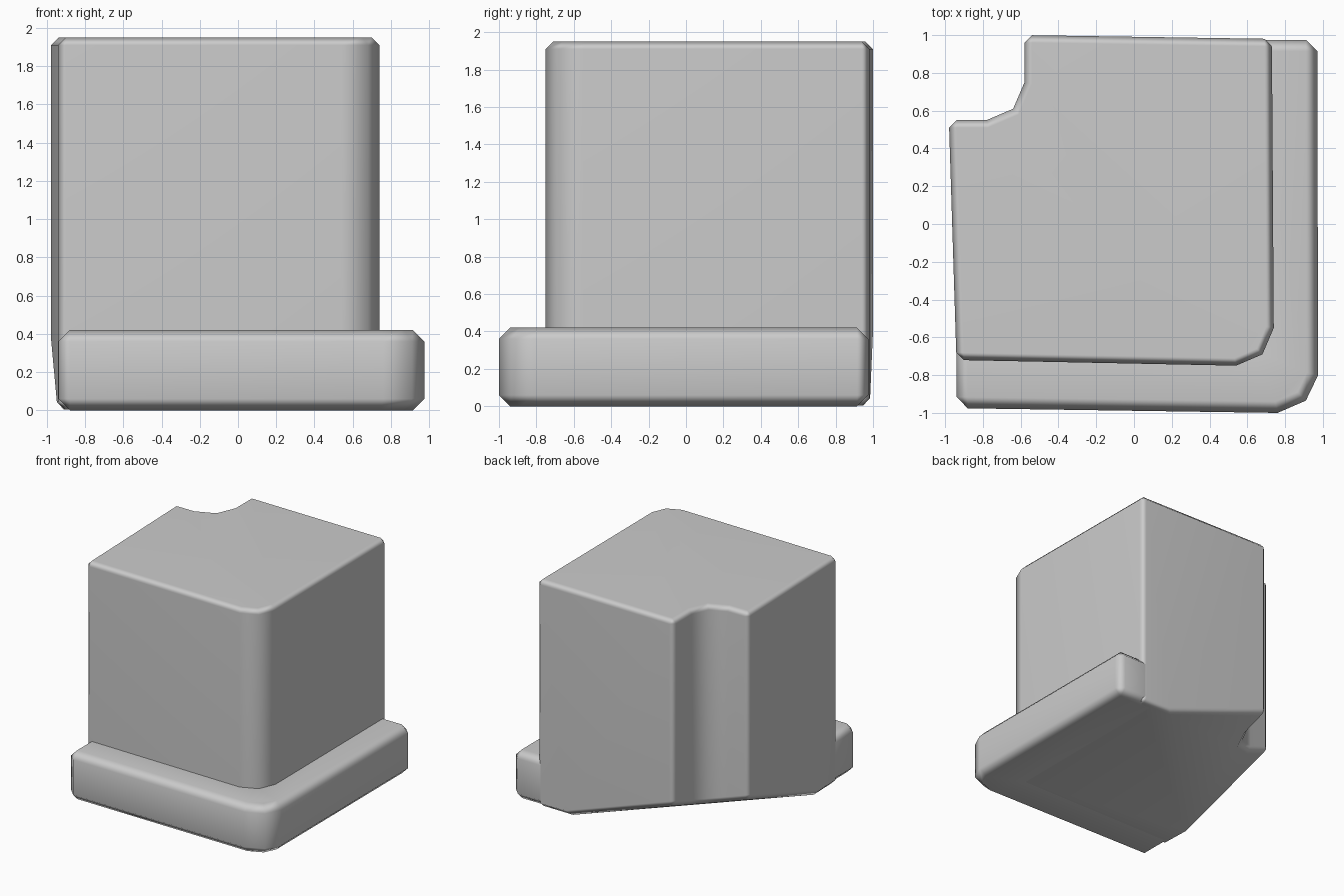
import bpy, bmesh, math
from mathutils import Vector

if "Cube" in bpy.data.objects:
    bpy.data.objects.remove(bpy.data.objects["Cube"])


def prism(name, outline, z0, z1, bevel, cut=None):
    """Extrude a plan outline, optionally trim it by a plane, then chamfer and smooth it."""
    bm = bmesh.new()
    base = bm.faces.new([bm.verts.new((x, y, z0)) for x, y in outline])
    top = bmesh.ops.extrude_face_region(bm, geom=[base])["geom"]
    bmesh.ops.translate(bm, vec=(0, 0, z1 - z0),
                        verts=[g for g in top if isinstance(g, bmesh.types.BMVert)])
    if cut:
        a, b, c = map(Vector, cut)
        normal = (b - a).cross(c - a)
        if normal.z > 0:
            normal.negate()
        bmesh.ops.bisect_plane(bm, geom=bm.verts[:] + bm.edges[:] + bm.faces[:],
                               plane_co=a, plane_no=normal, clear_outer=True)
        bmesh.ops.holes_fill(bm, edges=[e for e in bm.edges if e.is_boundary])
    bmesh.ops.recalc_face_normals(bm, faces=bm.faces)
    mesh = bpy.data.meshes.new(name)
    bm.to_mesh(mesh)
    bm.free()
    obj = bpy.data.objects.new(name, mesh)
    bpy.context.collection.objects.link(obj)
    mod = obj.modifiers.new("chamfer", "BEVEL")
    mod.width, mod.segments = bevel, 1
    mod.limit_method, mod.angle_limit = "ANGLE", math.radians(50)
    bpy.ops.object.select_all(action="DESELECT")
    obj.select_set(True)
    bpy.context.view_layer.objects.active = obj
    bpy.ops.object.modifier_apply(modifier=mod.name)
    bpy.ops.object.shade_smooth_by_angle(angle=math.radians(60))
    obj.modifiers.new("weighted", "WEIGHTED_NORMAL").keep_sharp = True
    return obj


# Corner block with a rounded notch at the back left and a sloping underside
prism("corner_block",
      [(-0.94, -0.72), (0.54, -0.75), (0.68, -0.69), (0.74, -0.55), (0.73, 0.98),
       (-0.58, 1.0), (-0.58, 0.75), (-0.64, 0.61), (-0.78, 0.55), (-0.98, 0.55)],
      0.003, 1.95, 0.04,
      cut=[(0.44, 0.97, 0), (-0.95, -0.48, 0), (-0.58, 0.99, 0.36)])

# L-shaped plinth along the front and right sides
prism("plinth",
      [(-0.94, -0.975), (0.76, -1.0), (0.91, -0.935), (0.975, -0.8), (0.97, 0.975),
       (0.55, 0.975), (0.55, -0.6), (-0.94, -0.6)],
      0, 0.42, 0.06)
